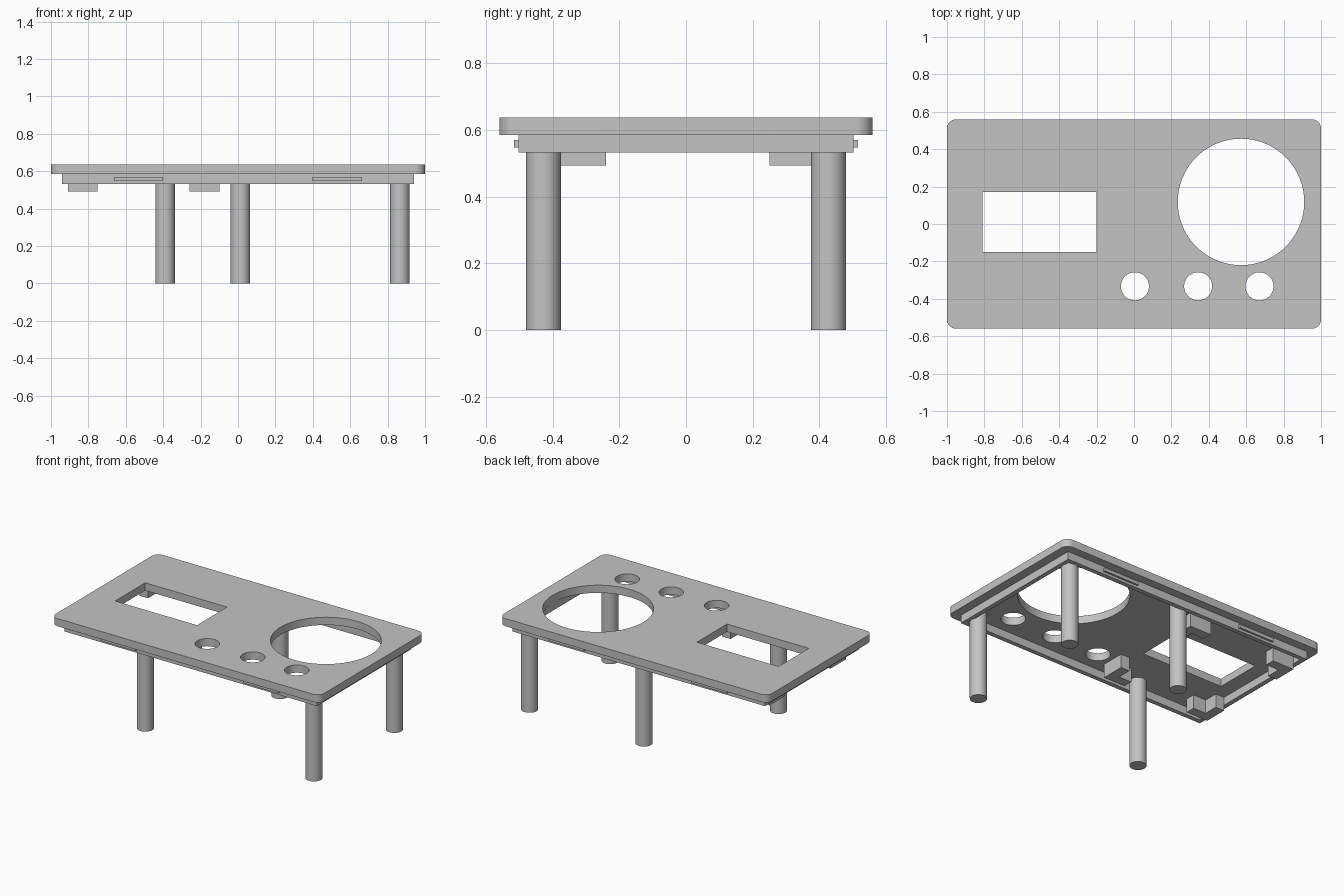
import bpy
import math

cube = bpy.data.objects.get("Cube")
if cube:
    bpy.data.objects.remove(cube, do_unlink=True)

grey = bpy.data.materials.new("plain_grey")
grey.use_nodes = True
COLOUR = (0.55, 0.55, 0.55, 1)
grey.diffuse_color = COLOUR
grey.node_tree.nodes["Principled BSDF"].inputs["Base Color"].default_value = COLOUR


def rectangle(x0, x1, y0, y1):
    return [(x0, y0), (x1, y0), (x1, y1), (x0, y1)]


def circle(cx, cy, r, n=64):
    return [(cx + r * math.cos(math.tau * i / n), cy + r * math.sin(math.tau * i / n))
            for i in range(n)]


def rounded_rectangle(hx, hy, r, steps=8):
    points = []
    for corner, (sx, sy) in enumerate([(1, 1), (-1, 1), (-1, -1), (1, -1)]):
        for i in range(steps + 1):
            a = (corner + i / steps) * math.pi / 2
            points.append((sx * (hx - r) + r * math.cos(a), sy * (hy - r) + r * math.sin(a)))
    return points


def slab(name, outlines, z0, z1):
    """Extrude flat outlines; outlines inside the first become holes."""
    curve = bpy.data.curves.new(name, "CURVE")
    curve.dimensions = "2D"
    curve.fill_mode = "BOTH"
    curve.extrude = (z1 - z0) / 2
    for outline in outlines:
        spline = curve.splines.new("POLY")
        spline.points.add(len(outline) - 1)
        for point, (x, y) in zip(spline.points, outline):
            point.co = (x, y, 0, 1)
        spline.use_cyclic_u = True
    obj = bpy.data.objects.new(name, curve)
    obj.location.z = (z0 + z1) / 2
    bpy.context.collection.objects.link(obj)
    bpy.ops.object.select_all(action="DESELECT")
    obj.select_set(True)
    bpy.context.view_layer.objects.active = obj
    bpy.ops.object.convert(target="MESH")
    obj = bpy.context.object
    obj.name = name
    obj.data.materials.clear()
    obj.data.materials.append(grey)
    bpy.ops.object.shade_smooth_by_angle(angle=math.radians(30))
    return obj


TOP, UNDER, RIM_BOTTOM = 0.637, 0.585, 0.532

# Face plate with display window, large round opening and three button holes
buttons = [circle(x, -0.333, 0.075, 48) for x in (0.005, 0.343, 0.671)]
slab("face_plate", [rounded_rectangle(1, 0.56, 0.05),
                    rectangle(-0.81, -0.2, -0.15, 0.17),
                    circle(0.572, 0.118, 0.338, 96)] + buttons, UNDER, TOP)

# Thin rim under the plate
slab("rim", [rectangle(-0.94, 0.94, -0.503, 0.503),
             rectangle(-0.91, 0.91, -0.473, 0.473)], RIM_BOTTOM, UNDER)

# Snap ridges on the front and back of the rim
for side, sy in (("front", -1), ("back", 1)):
    for label, x in (("right", -0.532), ("left", 0.53)):
        y0, y1 = sorted((sy * 0.498, sy * 0.517))
        slab(f"{side}_{label}_ridge", [rectangle(x - 0.132, x + 0.132, y0, y1)], 0.548, 0.57)

# Legs
for name, x, y in (("front_right_leg", -0.39, -0.428), ("front_left_leg", 0.865, -0.428),
                   ("back_right_leg", 0.013, 0.428), ("back_left_leg", 0.865, 0.428)):
    slab(name, [circle(x, y, 0.052, 48)], 0, UNDER)

# L-shaped corner brackets around the display window
ARM, WALL = 0.16, 0.065
for side, sy in (("front", -1), ("back", 1)):
    for label, sx in (("right", -1), ("left", 1)):
        cx, cy = -0.505 + sx * 0.405, 0.005 + sy * 0.405
        steps = [(0, 0), (ARM, 0), (ARM, WALL), (WALL, WALL), (WALL, ARM), (0, ARM)]
        slab(f"{side}_{label}_bracket", [[(cx - sx * u, cy - sy * v) for u, v in steps]],
             0.493, UNDER)
